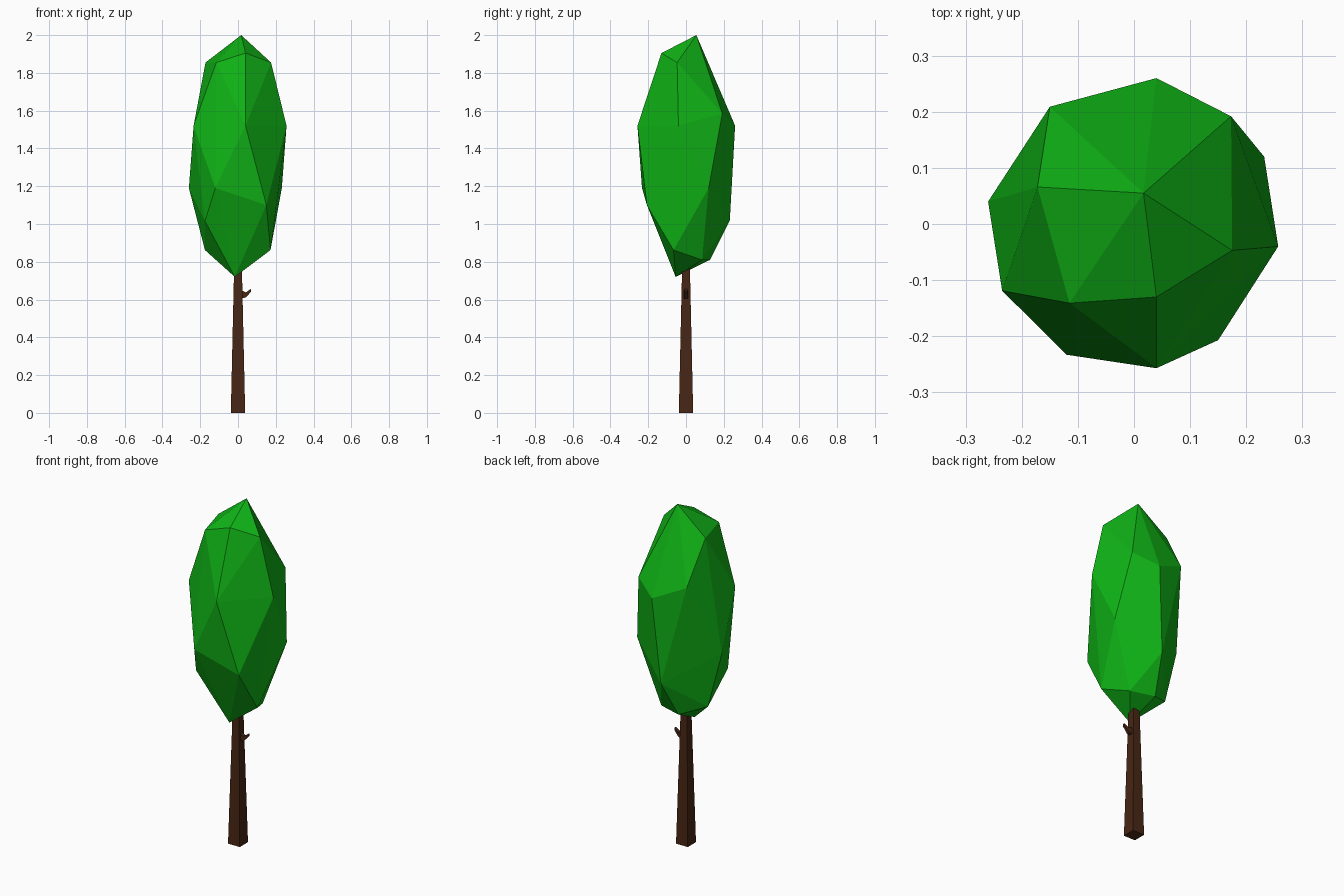
import bpy, bmesh

if "Cube" in bpy.data.objects:
    bpy.data.objects.remove(bpy.data.objects["Cube"])


def material(name, rgb):
    m = bpy.data.materials.new(name)
    m.diffuse_color = (*rgb, 1)
    m.use_nodes = True
    m.node_tree.nodes["Principled BSDF"].inputs["Base Color"].default_value = m.diffuse_color
    return m


def finish(bm, name, mat):
    bmesh.ops.recalc_face_normals(bm, faces=bm.faces[:])
    me = bpy.data.meshes.new(name)
    bm.to_mesh(me)
    bm.free()
    ob = bpy.data.objects.new(name, me)
    ob.data.materials.append(mat)
    bpy.context.collection.objects.link(ob)
    return ob


def loft(name, rings, mat):
    """Closed solid through a series of four-cornered rings."""
    bm = bmesh.new()
    loops = [[bm.verts.new(p) for p in ring] for ring in rings]
    for a, b in zip(loops, loops[1:]):
        for i in range(4):
            j = (i + 1) % 4
            bm.faces.new((a[i], a[j], b[j], b[i]))
    bm.faces.new(loops[0])
    bm.faces.new(loops[-1])
    return finish(bm, name, mat)


leaf = material("leaf_green", (0.005, 0.45, 0.008))
bark = material("bark_brown", (0.065, 0.02, 0.007))

# Trunk: tapered square post reaching into the crown
loft("trunk", [[(-r, -r, z), (r, -r, z), (r, r, z), (-r, r, z)]
               for r, z in ((0.038, 0), (0.02, 0.8))], bark)

# Branch stub: flares at the trunk, bends upward and tapers
loft("branch_stub", [[(x, -w, lo), (x, w, lo), (x, w, hi), (x, -w, hi)]
                     for x, lo, hi, w in ((0.018, 0.605, 0.65, 0.012),
                                          (0.042, 0.612, 0.638, 0.010),
                                          (0.070, 0.642, 0.658, 0.006))], bark)

# Crown: irregular faceted gem, the hull of a few corner points
corners = [
    (0.017, 0.055, 2.0),                                  # peak
    (-0.172, 0.066, 1.855), (0.175, -0.047, 1.855),       # shoulder
    (0.04, -0.13, 1.905), (-0.115, -0.141, 1.855),
    (0.04, 0.26, 1.52), (0.173, 0.192, 1.585),            # upper belly
    (-0.15, 0.209, 1.61), (-0.235, -0.119, 1.52),
    (0.04, -0.257, 1.52), (0.257, -0.04, 1.52),
    (-0.26, 0.04, 1.19), (-0.12, -0.233, 1.19),           # lower belly
    (0.15, -0.207, 1.10), (0.232, 0.12, 1.19),
    (-0.175, -0.138, 1.016), (0.0, 0.232, 1.02),
    (0.172, -0.066, 0.862), (-0.175, 0.047, 0.862),       # underside
    (-0.04, 0.127, 0.81), (0.10, 0.085, 0.81),
    (-0.017, -0.055, 0.72),                               # bottom tip
]
bm = bmesh.new()
for p in corners:
    bm.verts.new(p)
bmesh.ops.convex_hull(bm, input=bm.verts[:])
finish(bm, "crown", leaf)
